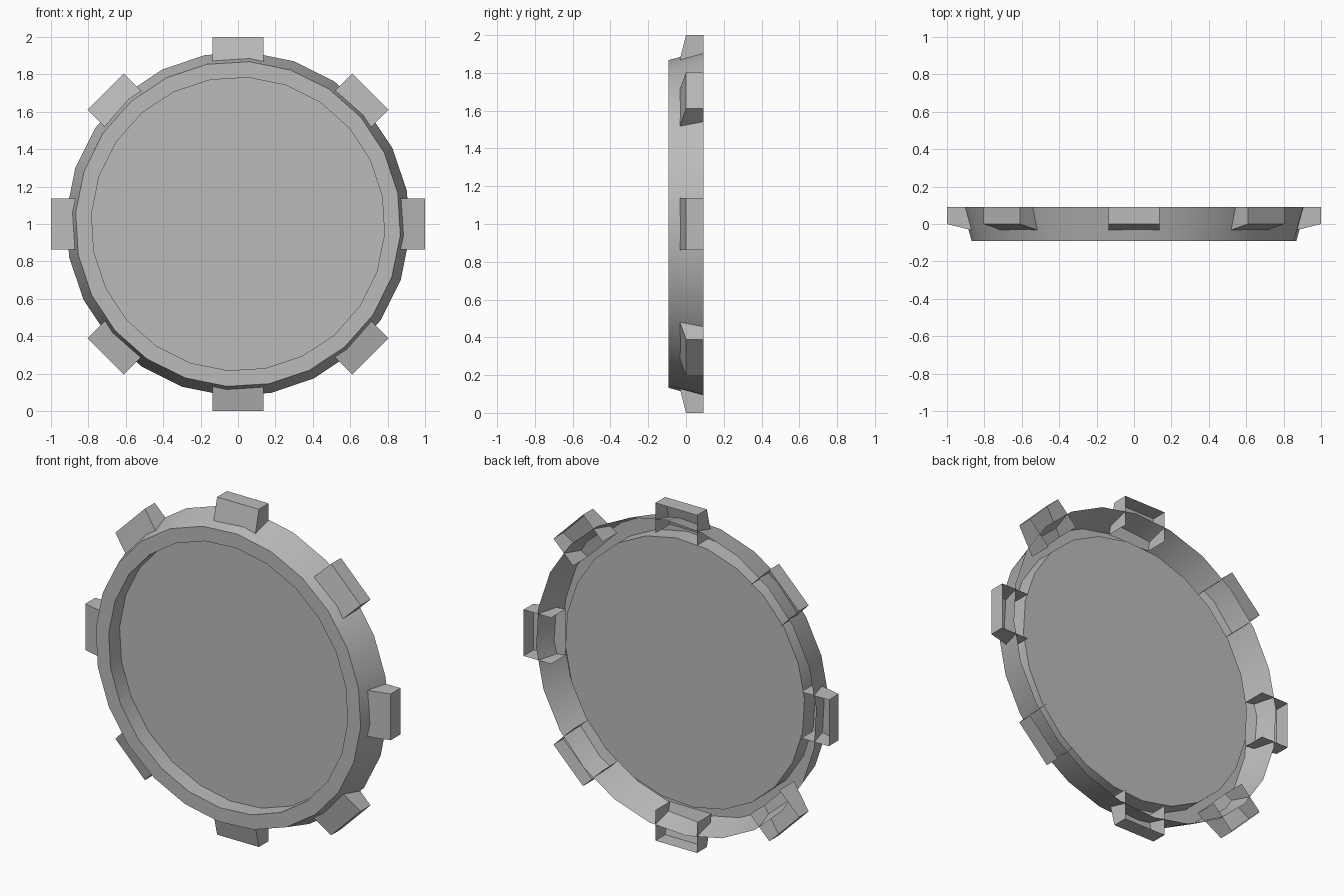
import bpy, bmesh, math
from mathutils import Matrix, Vector

old = bpy.data.objects.get("Cube")
if old:
    bpy.data.objects.remove(old, do_unlink=True)

CENTRE = Vector((0, 0, 1))
BACK = 0.092
SIDES = 24

grey = bpy.data.materials.new("plain_grey")
grey.use_nodes = True
colour = (0.5, 0.5, 0.5, 1)
grey.diffuse_color = colour
grey.node_tree.nodes["Principled BSDF"].inputs["Base Color"].default_value = colour


def make_object(name, bm):
    mesh = bpy.data.meshes.new(name)
    bm.to_mesh(mesh)
    bm.free()
    mesh.materials.append(grey)
    obj = bpy.data.objects.new(name, mesh)
    bpy.context.collection.objects.link(obj)
    return obj


# Round lid: open-backed outer wall, flat rim, recess wall and sunken disc
profile = [(0.92, BACK), (0.87, -BACK), (0.785, -BACK), (0.785, 0.01)]
bm = bmesh.new()
rings = []
for radius, y in profile:
    ring = []
    for i in range(SIDES):
        a = math.radians(11) + math.tau * i / SIDES
        ring.append(bm.verts.new(CENTRE + Vector((radius * math.cos(a), y, radius * math.sin(a)))))
    rings.append(ring)
for outer, inner in zip(rings, rings[1:]):
    for i in range(SIDES):
        j = (i + 1) % SIDES
        bm.faces.new((outer[i], outer[j], inner[j], inner[i]))
disc = bm.faces.new(rings[-1])
disc.normal_update()
if disc.normal.y > 0:
    disc.normal_flip()
# Make the wall faces run the same way as the front-facing disc
bm.normal_update()
for face in bm.faces:
    out = face.calc_center_median() - CENTRE
    out.y = 0
    if face is disc:
        continue
    recess = out.length < 0.784
    wanted = -out if recess else out + Vector((0, -0.9, 0))
    if face.normal.dot(wanted) < 0:
        face.normal_flip()
lid = make_object("lid", bm)
bpy.ops.object.select_all(action='DESELECT')
lid.select_set(True)
bpy.context.view_layer.objects.active = lid
bpy.ops.object.shade_smooth_by_angle(angle=math.radians(30))

# Eight hollow tabs around the edge, open at the back and toward the middle
side_profile = [(1.0, BACK), (1.0, 0.0), (0.82, -0.045), (0.82, BACK)]
HALF = 0.137
for k in range(8):
    bm = bmesh.new()
    turn = Matrix.Translation(CENTRE) @ Matrix.Rotation(math.tau * k / 8, 4, 'Y')
    left, right = [[bm.verts.new(turn @ Vector((x, y, r))) for r, y in side_profile]
                   for x in (-HALF, HALF)]
    bm.faces.new(left)
    bm.faces.new(right[::-1])
    for i in range(2):
        bm.faces.new((left[i + 1], left[i], right[i], right[i + 1]))
    bm.normal_update()
    # Outer face must point away from the centre
    mid = turn @ Vector((0, 0.03, 0.9))
    for face in bm.faces:
        if face.normal.dot(face.calc_center_median() - mid) < 0:
            face.normal_flip()
    make_object(f"edge_tab_{k + 1}", bm)
